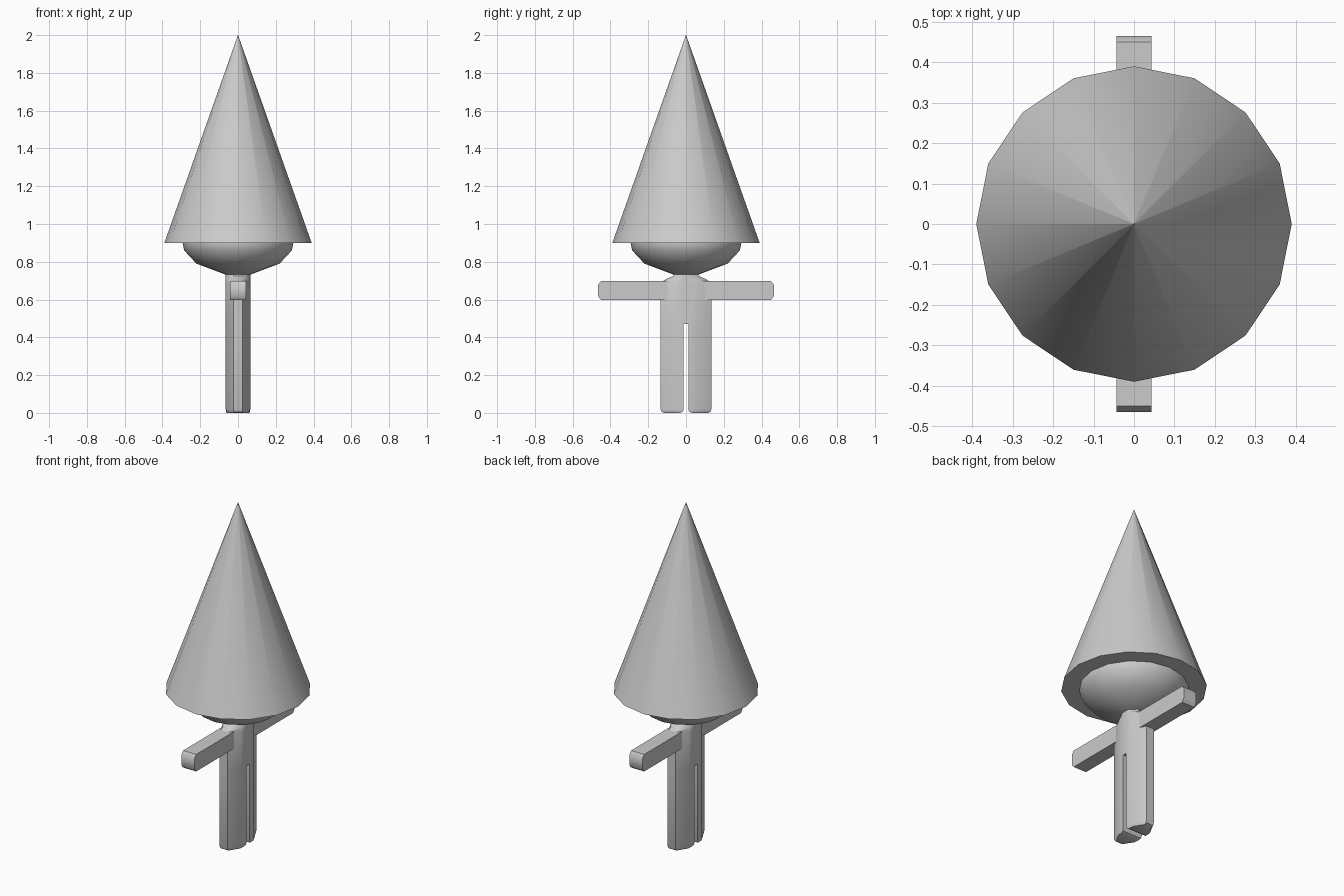
import bpy, bmesh, math

cube = bpy.data.objects.get("Cube")
if cube:
    bpy.data.objects.remove(cube)

grey = bpy.data.materials.new("light grey")
grey.use_nodes = True
grey.diffuse_color = (0.6, 0.6, 0.6, 1)
grey.node_tree.nodes["Principled BSDF"].inputs["Base Color"].default_value = grey.diffuse_color


def loft(name, sections, bottom=True, top=True, angle=40):
    """Skin a stack of equal-length point rings."""
    bm = bmesh.new()
    rings = [[bm.verts.new(p) for p in s] for s in sections]
    n = len(rings[0])
    for a, b in zip(rings, rings[1:]):
        for i in range(n):
            j = (i + 1) % n
            bm.faces.new((a[i], a[j], b[j], b[i]))
    if bottom:
        bm.faces.new(rings[0][::-1])
    if top:
        bm.faces.new(rings[-1])
    bmesh.ops.remove_doubles(bm, verts=bm.verts, dist=0.0001)
    bmesh.ops.recalc_face_normals(bm, faces=bm.faces)
    mesh = bpy.data.meshes.new(name)
    bm.to_mesh(mesh)
    bm.free()
    mesh.materials.append(grey)
    obj = bpy.data.objects.new(name, mesh)
    bpy.context.collection.objects.link(obj)
    bpy.ops.object.select_all(action="DESELECT")
    obj.select_set(True)
    bpy.context.view_layer.objects.active = obj
    bpy.ops.object.shade_smooth_by_angle(angle=math.radians(angle))
    return obj


def circle(r, z, n=16):
    return [(r * math.cos(math.tau * i / n), r * math.sin(math.tau * i / n), z) for i in range(n)]


# Pointed cone with a flat underside
loft("cone_hat", [circle(0.39, 0.9), circle(0.0005, 2.0)])

# Round head tucked into the cone
head = [(0.06, 0.73), (0.22, 0.79), (0.285, 0.86), (0.297, 0.92), (0.25, 1.0)]
loft("head", [circle(r, z) for r, z in head], angle=60)

# Half outline of the body from slit to outer edge
outline = [(0.065, 0.012), (0.062, 0.06), (0.025, 0.135)]


def torso_ring(z, sx=1, sy=1):
    half = [(x * sx, y * sy) for x, y in outline]
    right = [(x, -y) for x, y in half[::-1]] + half
    return [(x, y, z) for x, y in right + [(-x, -y) for x, y in right]]


# Torso narrowing into the neck
loft("torso", [torso_ring(0.47), torso_ring(0.69), torso_ring(0.71, 1, 0.75),
               torso_ring(0.725, 1, 0.5), torso_ring(0.738, 1, 0.48)])


# Legs separated by a narrow slit, with bevelled feet
def leg_ring(side, z, inset=0):
    mid = 0.073
    pts = outline + [(-x, y) for x, y in outline[::-1]]
    k = 1 - inset / 0.062
    return [(x * (1 - inset * 5), side * (mid + (y - mid) * k), z) for x, y in pts]


# Square arms with bevelled ends
def arm_ring(y, inset=0):
    w, h = 0.043, 0.05 - inset
    return [(x * w, y, 0.648 + z * h) for x, z in ((-1, -1), (1, -1), (1, 1), (-1, 1))]


for side, word in ((1, "back"), (-1, "front")):
    loft(word + "_leg", [leg_ring(side, 0, 0.018), leg_ring(side, 0.006, 0.006),
                         leg_ring(side, 0.02), leg_ring(side, 0.455),
                         leg_ring(side, 0.47)], top=False)
    loft(word + "_arm", [arm_ring(side * 0.05), arm_ring(side * 0.45),
                         arm_ring(side * 0.465, 0.02)], bottom=False)
